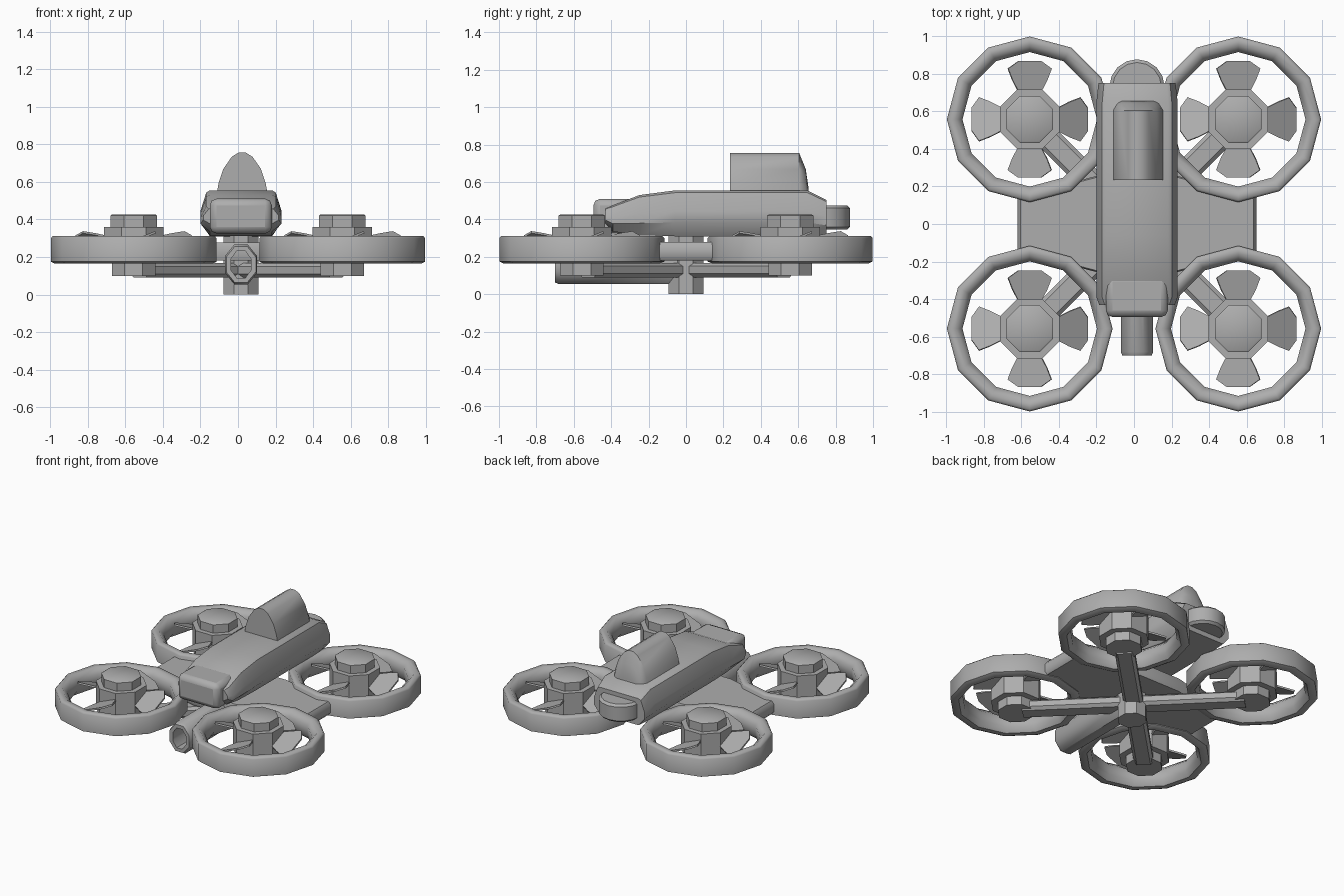
import bpy, bmesh, math
from mathutils import Matrix, Vector

if "Cube" in bpy.data.objects:
    bpy.data.objects.remove(bpy.data.objects["Cube"])

CX = 0.016  # centre line of the fuselage
grey = bpy.data.materials.new("hull grey")
grey.diffuse_color = (0.42, 0.42, 0.42, 1)
grey.use_nodes = True
grey.node_tree.nodes["Principled BSDF"].inputs["Base Color"].default_value = grey.diffuse_color


def finish(name, bm, bevel=0, angle=40):
    bmesh.ops.recalc_face_normals(bm, faces=bm.faces)
    me = bpy.data.meshes.new(name)
    bm.to_mesh(me)
    bm.free()
    me.materials.append(grey)
    ob = bpy.data.objects.new(name, me)
    bpy.context.collection.objects.link(ob)
    if bevel:
        m = ob.modifiers.new("bevel", 'BEVEL')
        m.width, m.segments = bevel, 2
    bpy.ops.object.select_all(action='DESELECT')
    ob.select_set(True)
    bpy.context.view_layer.objects.active = ob
    bpy.ops.object.shade_smooth_by_angle(angle=math.radians(angle))
    return ob


def loft(bm, rings, closed=False):
    """Skin equal-length point rings; cap the ends unless closed."""
    vs = [[bm.verts.new(p) for p in r] for r in rings]
    n = len(vs[0])
    pairs = list(zip(vs, vs[1:])) + ([(vs[-1], vs[0])] if closed else [])
    for a, b in pairs:
        for i in range(n):
            j = (i + 1) % n
            bm.faces.new((a[i], a[j], b[j], b[i]))
    if not closed:
        bm.faces.new(vs[0])
        bm.faces.new(vs[-1])


def lathe(name, profile, sides, centre, closed=False, start=0.0, angle=40):
    """Stack of regular polygons from (radius, z) pairs."""
    bm = bmesh.new()
    angs = [start + 2 * math.pi * i / sides for i in range(sides)]
    loft(bm, [[(centre[0] + r * math.cos(a), centre[1] + r * math.sin(a), z)
               for a in angs] for r, z in profile], closed)
    return finish(name, bm, angle=angle)


def box(name, lo, hi, bevel=0):
    bm = bmesh.new()
    loft(bm, [[(lo[0], lo[1], z), (hi[0], lo[1], z), (hi[0], hi[1], z),
               (lo[0], hi[1], z)] for z in (lo[2], hi[2])])
    return finish(name, bm, bevel)


# Rotors: ring duct, stepped hub and four pitched blades each
blade = [(0.12, -0.05), (0.21, -0.10), (0.27, -0.125), (0.31, -0.065),
         (0.31, 0.065), (0.27, 0.125), (0.21, 0.10), (0.12, 0.05)]
for fx, side in ((-1, "left"), (1, "right")):
    for fy, end in ((-1, "front"), (1, "back")):
        c = (fx * 0.555, fy * 0.557)
        tag = f"{end}_{side}"
        lathe("duct_" + tag,
              [(0.42, 0.165), (0.441, 0.175), (0.441, 0.30), (0.43, 0.312),
               (0.395, 0.312), (0.358, 0.275), (0.358, 0.20), (0.385, 0.165)],
              12, c, closed=True, angle=50)
        lathe("hub_" + tag,
              [(0.125, 0.10), (0.125, 0.165), (0.172, 0.165), (0.172, 0.36),
               (0.135, 0.36), (0.135, 0.42), (0.125, 0.426)], 8, c, start=math.pi / 8)
        bm = bmesh.new()
        for k in range(4):
            mat = (Matrix.Translation((c[0], c[1], 0.285))
                   @ Matrix.Rotation(k * math.pi / 2, 4, 'Z')
                   @ Matrix.Rotation(math.radians(22), 4, 'X'))
            loft(bm, [[mat @ Vector((x, y, z)) for x, y in blade] for z in (-0.006, 0.006)])
        finish("blades_" + tag, bm, angle=20)

# Crossed arms joining opposite hubs
for s, name in ((1, "arm_a"), (-1, "arm_b")):
    bm = bmesh.new()
    d = Vector((s, 1, 0)).normalized()
    n = Vector((-d.y, d.x, 0))
    section = [(-0.065, 0.11), (-0.045, 0.09), (0.045, 0.09), (0.065, 0.11),
               (0.065, 0.15), (0.045, 0.168), (-0.045, 0.168), (-0.065, 0.15)]
    loft(bm, [[d * t + n * w + Vector((0, 0, z)) for w, z in section]
              for t in (-0.74, 0.74)])
    finish(name, bm)

# Central column through the arms
lathe("column", [(0.10, 0.0), (0.10, 0.32)], 8, (CX, 0), start=math.pi / 8)

# Side wings tapering towards the tips
bm = bmesh.new()
outline = [(-0.635, -0.145), (-0.2, -0.26), (0.2, -0.26), (0.635, -0.145),
           (0.635, 0.145), (0.2, 0.26), (-0.2, 0.26), (-0.635, 0.145)]
loft(bm, [[(CX + x * s, y * s, z) for x, y in outline]
          for z, s in ((0.18, 0.975), (0.20, 1), (0.255, 1), (0.278, 0.975))])
finish("wings", bm, angle=50)

# Fuselage lofted along y: (y, bottom, shoulder, top, width factor)
bm = bmesh.new()
rings = []
for y, zb, zt, w in ((-0.43, 0.37, 0.46, 0.93), (-0.39, 0.335, 0.475, 1),
                     (-0.25, 0.315, 0.53, 1), (-0.06, 0.31, 0.555, 1),
                     (0.65, 0.31, 0.555, 1), (0.75, 0.31, 0.505, 0.95)):
    h = zt - zb
    half = [(0.165, 0), (0.216, 0.30), (0.216, 0.55), (0.185, 0.95), (0.165, 1)]
    pts = half + [(-x, t) for x, t in reversed(half)]
    rings.append([(CX + x * w, y, zb + t * h) for x, t in pts])
loft(bm, rings)
finish("fuselage", bm, angle=35)

# Canopy arch on the upper rear of the fuselage
bm = bmesh.new()
arch = [(0.135, 0), (0.125, 0.25), (0.10, 0.6), (0.055, 0.9), (0.02, 1)]
arch += [(-x, t) for x, t in reversed(arch)]
loft(bm, [[(CX + 0.006 + x * w, y, 0.54 + t * h) for x, t in arch]
          for y, h, w in ((0.235, 0.215, 1), (0.605, 0.215, 1),
                          (0.64, 0.13, 0.85), (0.655, 0.03, 0.7))])
finish("canopy", bm, angle=50)

# Nose block
box("nose_block", (-0.15, -0.495, 0.325), (0.18, -0.27, 0.51), bevel=0.035)

# Rounded tail pod
lathe("tail_pod", [(0.13, 0.345), (0.147, 0.36), (0.147, 0.46), (0.13, 0.475)],
      16, (CX, 0.73))

# Hollow oval barrel under the nose
bm = bmesh.new()
angs = [2 * math.pi * (i + 0.5) / 8 for i in range(8)]
loft(bm, [[(CX + rx * math.cos(a), y, 0.16 + rz * math.sin(a)) for a in angs]
          for y, rx, rz in ((-0.70, 0.085, 0.105), (-0.68, 0.093, 0.115), (-0.03, 0.093, 0.115),
                            (-0.03, 0.058, 0.078), (-0.70, 0.058, 0.078))], closed=True)
finish("barrel", bm, angle=50)
